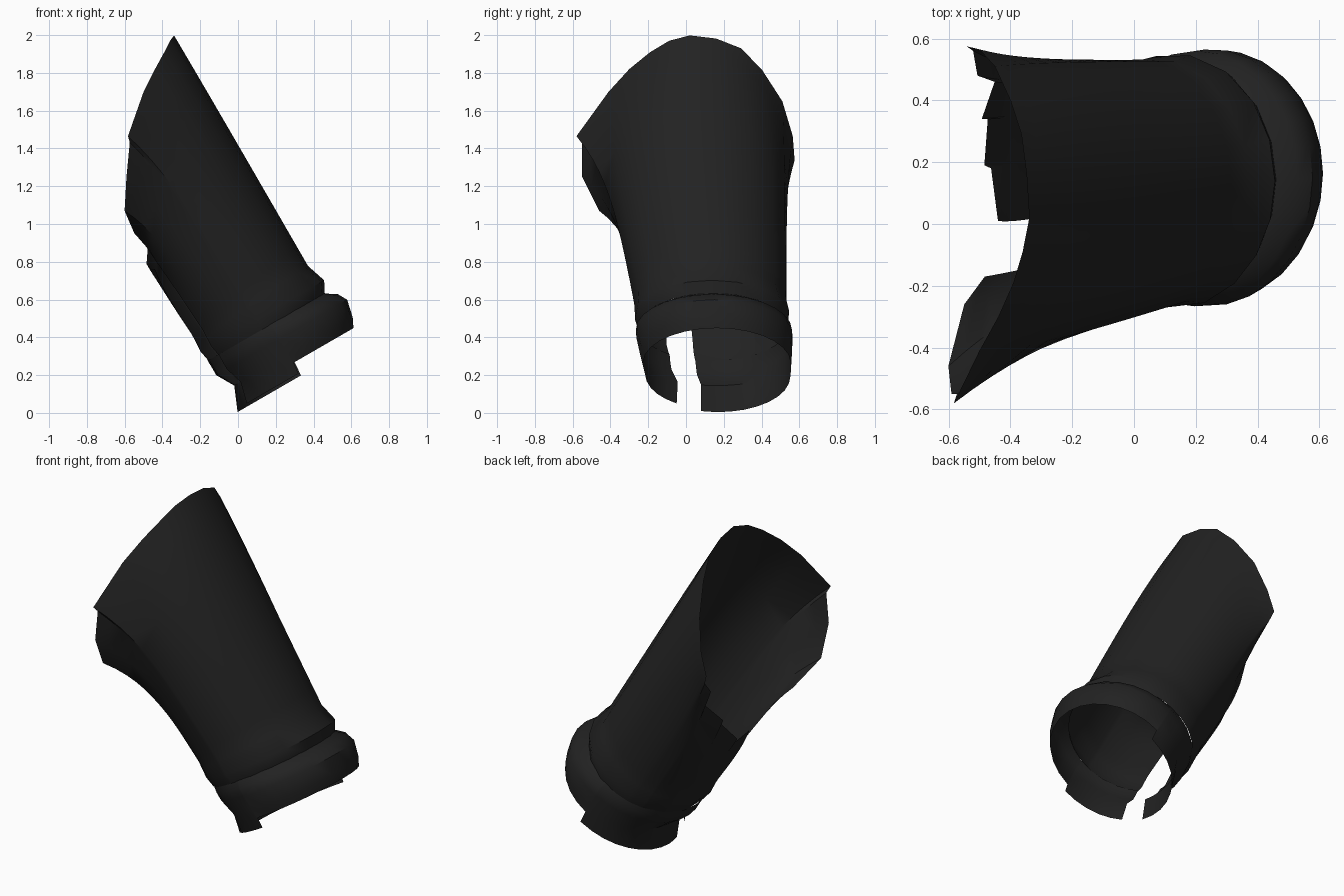
import bpy, math
from mathutils import Vector

if "Cube" in bpy.data.objects:
    bpy.data.objects.remove(bpy.data.objects["Cube"])

# Local frame: S runs up the tilted tube, U points to its upper side, Y sideways
S = Vector((-0.5, 0, 0.866))
U = Vector((0.866, 0, 0.5))

mat = bpy.data.materials.new("matte_black")
mat.diffuse_color = (0.016, 0.016, 0.016, 1)
mat.use_nodes = True
mat.node_tree.nodes["Principled BSDF"].inputs["Base Color"].default_value = mat.diffuse_color

# Cut upper rim: angle (0 = underside, 90 = +y, 180 = upper side), s, y, u
RIM = [(-14, .88, .01, .0), (12, .89, .18, -.02), (14, .925, .19, -.025),
       (34, 1.05, .34, .06), (35, 1.08, .34, .055), (54, 1.17, .46, .155),
       (56, 1.29, .48, .16), (66, 1.37, .56, .19), (70, 1.43, .575, .20),
       (82, 1.52, .565, .30), (102, 1.654, .51, .435), (123, 1.776, .40, .564),
       (143, 1.854, .29, .65), (162, 1.89, .16, .69), (180, 1.90, .02, .706),
       (197, 1.886, -.09, .673), (214, 1.849, -.19, .617), (231, 1.796, -.30, .53),
       (250, 1.722, -.41, .417), (272, 1.56, -.58, .228), (275, 1.527, -.55, .22),
       (290, 1.378, -.55, .114), (305, 1.227, -.46, .015), (318, 1.098, -.26, .0),
       (324, 1.0, -.17, .02)]


def section(a, s, off=0.0):
    """Oval cross-section of the tube at height s, returned as (y, u)."""
    lo, hi = -.25 - .165 * (s - .33), .535
    bot = -.04 * min(max((s - .3) / .6, 0), 1)
    yc, ry = (lo + hi) / 2, (hi - lo) / 2 + off
    uc, ru = (.71 + bot) / 2, (.71 - bot) / 2 + off
    return yc + ry * math.sin(a), uc - ru * math.cos(a)


def top_weight(a):
    return max(0, -math.cos(a)) ** .8


def sheet(name, columns):
    n = len(columns[0])
    verts = [Vector((0, y, 0)) + S * s + U * u for c in columns for (s, y, u) in c]
    faces = [(i * n + j, i * n + j + 1, (i + 1) * n + j + 1, (i + 1) * n + j)
             for i in range(len(columns) - 1) for j in range(n - 1)]
    me = bpy.data.meshes.new(name)
    me.from_pydata(verts, [], faces)
    me.materials.append(mat)
    ob = bpy.data.objects.new(name, me)
    bpy.context.collection.objects.link(ob)
    bpy.context.view_layer.objects.active = ob
    ob.select_set(True)
    bpy.ops.object.shade_smooth_by_angle(angle=math.radians(40))
    ob.select_set(False)


# Sleeve: oval tube that flares out to meet the cut rim
s0, cols = .38, []
for deg, sr, yr, ur in RIM:
    a = math.radians(deg)
    ye, ue = section(a, sr)
    col = []
    y, u = section(a, .318, .004)
    col.append((.318, y, u))
    for k in range(15):
        t = k / 14
        s = s0 + (sr - s0) * t
        lip = (.012 + .024 * top_weight(a)) * max(0, 1 - (s - s0) / .09)
        y, u = section(a, s, lip)
        w = t ** 4
        col.append((s, y + (yr - ye) * w, u + (ur - ue) * w))
    cols.append(col)
sheet("sleeve", cols)

# Cuff: bulging band at the lower end with two longer tongues beside the slit
cols = []
angles = [-14, -2, 10, 22, 34, 46, 58, 70, 82, 95, 96] + list(range(108, 264, 12)) \
    + [265, 266, 278, 290, 302, 313, 324]
for deg in angles:
    a = math.radians(deg)
    w = top_weight(a)
    under = max(0, math.cos(a))
    end = .005 if deg < 95.5 else (.02 if deg > 265.5 else .083)
    col = []
    for s, k, dip in ((.32, 0, 0), (.28, .6, 0), (.23, 1, 0), (.135, .7, -.055), (end, .4, .0)):
        y, u = section(a, s, .02 * min(1, k * 2) * (1 - under) + .07 * w * k + dip * under ** 2)
        col.append((s, y, u))
    cols.append(col[::-1])
sheet("cuff", cols)
